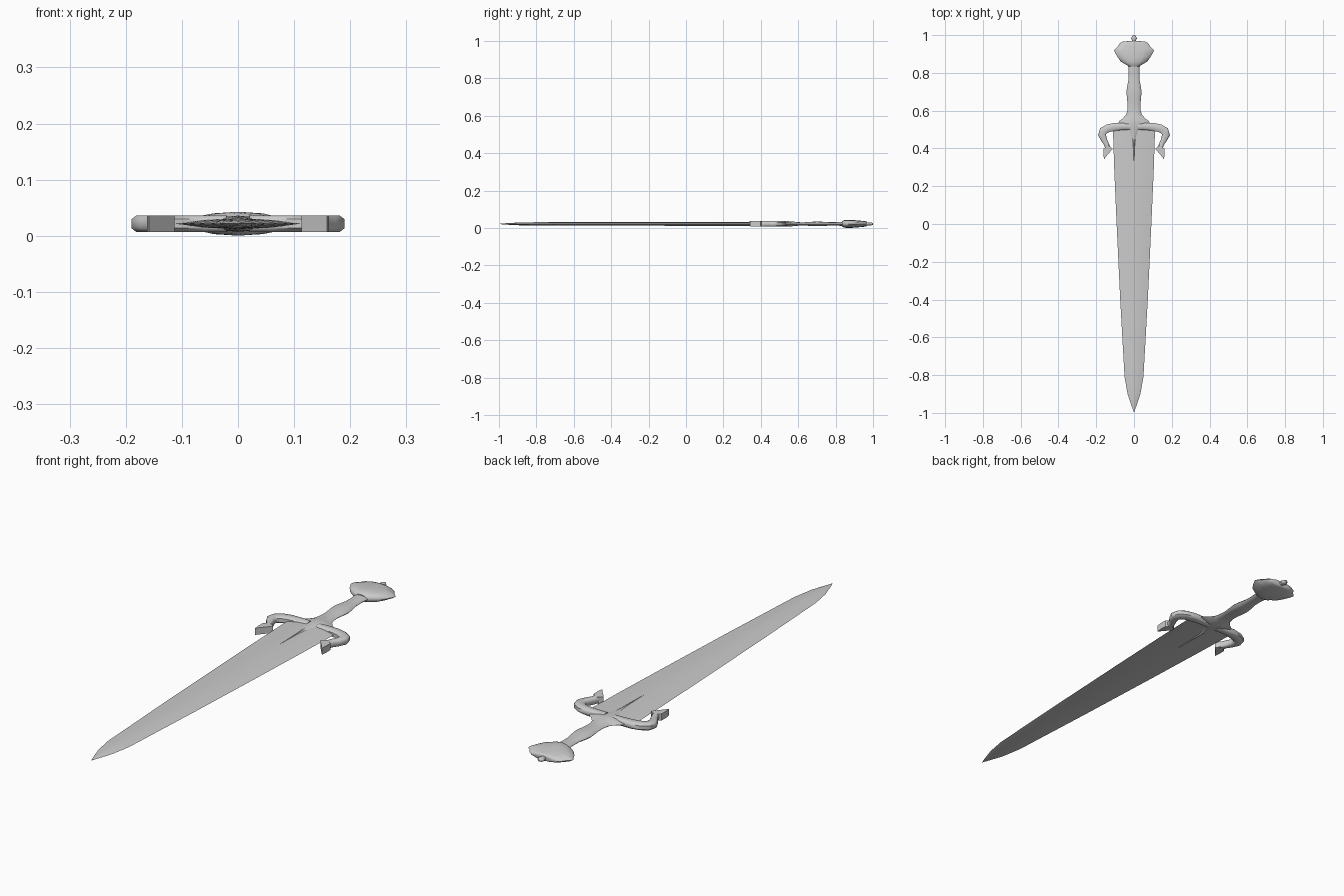
import bpy, bmesh, math
from mathutils import Vector

if "Cube" in bpy.data.objects:
    bpy.data.objects.remove(bpy.data.objects["Cube"])

ZC = 0.0215  # mid-plane of the flat sword

ROUND = [(math.cos(a * math.pi / 6), math.sin(a * math.pi / 6)) for a in range(12)]
LENS = [(1, 0), (.55, .68), (0, 1), (-.55, .68), (-1, 0), (-.55, -.68), (0, -1), (.55, -.68)]
BOX = [(1, -.55), (1, .55), (.6, 1), (-.6, 1), (-1, .55), (-1, -.55), (-.6, -1), (.6, -1)]


def finish(name, bm, angle, mirror):
    bmesh.ops.recalc_face_normals(bm, faces=bm.faces)
    mesh = bpy.data.meshes.new(name)
    bm.to_mesh(mesh)
    bm.free()
    ob = bpy.data.objects.new(name, mesh)
    bpy.context.collection.objects.link(ob)
    if mirror:
        ob.modifiers.new("Mirror", 'MIRROR')
    bpy.ops.object.select_all(action='DESELECT')
    ob.select_set(True)
    bpy.context.view_layer.objects.active = ob
    bpy.ops.object.shade_smooth_by_angle(angle=math.radians(angle))
    return ob


def sweep(name, stations, section, angle=50, mirror=False):
    """Skin a section along (x, y, half width, half thickness) stations."""
    bm = bmesh.new()
    rings = []
    for i, (x, y, w, t) in enumerate(stations):
        a = stations[max(i - 1, 0)]
        b = stations[min(i + 1, len(stations) - 1)]
        d = Vector((b[0] - a[0], b[1] - a[1])).normalized()
        side = Vector((d.y, -d.x))
        rings.append([bm.verts.new((x + side.x * u * w, y + side.y * u * w, ZC + v * t))
                      for u, v in section])
    n = len(section)
    for r, s in zip(rings, rings[1:]):
        for k in range(n):
            bm.faces.new((r[k], r[(k + 1) % n], s[(k + 1) % n], s[k]))
    bm.faces.new(rings[0])
    bm.faces.new(rings[-1])
    return finish(name, bm, angle, mirror)


def straight(name, rows, section, angle=50):
    return sweep(name, [(0, y, w, t) for y, w, t in rows], section, angle)


# blade: lens section tapering to the point
straight("blade", [(-.995, .001, .001), (-.96, .014, .004), (-.9, .034, .007),
                   (-.81, .05, .009), (-.4, .073, .0095), (0, .092, .01),
                   (.3, .105, .01), (.52, .112, .01)], LENS)

# guard centre: flared collar with a long spike lying on the blade
straight("guard_centre", [(.29, .002, .0105), (.38, .006, .0125), (.43, .011, .0135),
                          (.465, .02, .014), (.495, .036, .0145), (.515, .062, .0145),
                          (.53, .085, .0145), (.545, .078, .0145), (.56, .058, .0135),
                          (.58, .042, .0115), (.605, .034, .009)], LENS)

# guard arms: curling outwards, then back in towards the blade
sweep("guard_arms", [(.02, .515, .016, .0145), (.06, .516, .018, .0145),
                     (.105, .514, .021, .0145), (.14, .506, .021, .0145),
                     (.163, .492, .022, .0145), (.169, .472, .021, .0145),
                     (.16, .448, .016, .0145), (.147, .425, .013, .0145),
                     (.138, .402, .014, .0145)], BOX, 50, True)

# guard tips: small pointed hoof shapes
bm = bmesh.new()
outline = [(.113, .398), (.128, .412), (.148, .408), (.161, .398),
           (.162, .372), (.159, .343), (.14, .366)]
low = bm.faces.new([bm.verts.new((x, y, ZC - .0145)) for x, y in outline])
ext = bmesh.ops.extrude_face_region(bm, geom=[low])
bmesh.ops.translate(bm, vec=(0, 0, .029),
                    verts=[g for g in ext["geom"] if isinstance(g, bmesh.types.BMVert)])
finish("guard_tips", bm, 35, True)

# grip: swelling in the middle
straight("grip", [(.56, .045, .011), (.6, .035, .009), (.635, .034, .0085),
                  (.665, .037, .011), (.7, .04, .0125), (.73, .036, .0115),
                  (.765, .029, .009), (.8, .028, .009), (.85, .032, .011)], ROUND)

# pommel: wide flattened cap
straight("pommel", [(.835, .028, .014), (.845, .045, .0195), (.86, .07, .0213),
                    (.885, .088, .0213), (.918, .106, .0185), (.928, .099, .0175),
                    (.94, .086, .0165), (.958, .074, .0145), (.966, .058, .0125),
                    (.968, .03, .01)], ROUND)

# pommel button
straight("pommel_button", [(.955, .014, .009), (.975, .01, .0075), (.981, .016, .009),
                           (.99, .013, .008), (1.0, .004, .004)], ROUND)
